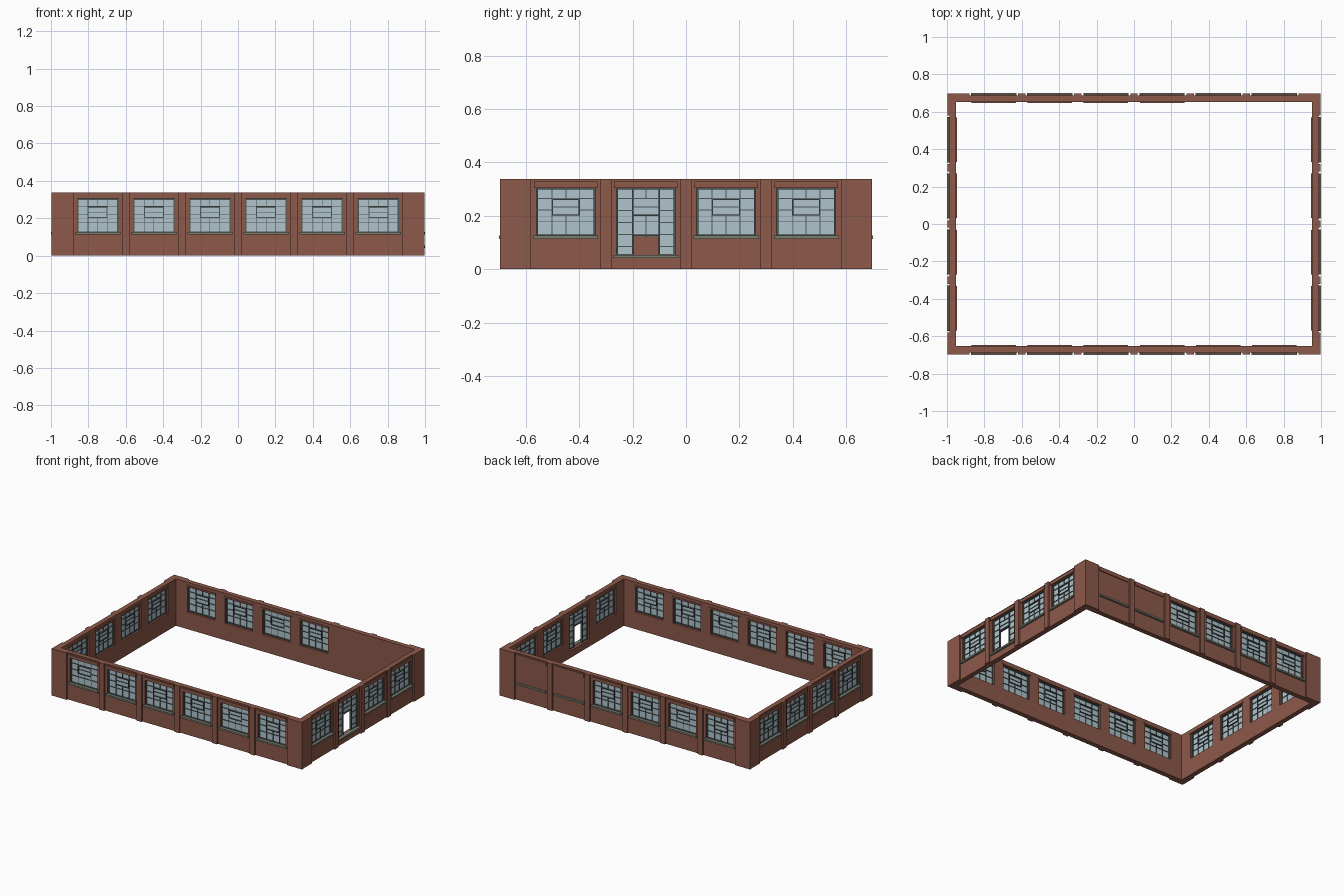
import bpy, bmesh

if "Cube" in bpy.data.objects:
    bpy.data.objects.remove(bpy.data.objects["Cube"])

W, D, H, T = 0.997, 0.697, 0.338, 0.046   # half length, half depth, height, wall thickness
REC = 0.011                               # recess of the panels between piers
Z0, Z1 = 0.122, 0.305                     # window opening
HALF = 0.11                               # half width of an opening


def material(name, rgb):
    m = bpy.data.materials.new(name)
    m.diffuse_color = (*rgb, 1)
    m.use_nodes = True
    m.node_tree.nodes["Principled BSDF"].inputs["Base Color"].default_value = m.diffuse_color
    return m


brick = material("red_brick", (0.265, 0.100, 0.067))
glass = material("pale_glass", (0.43, 0.55, 0.60))
metal = material("dark_metal", (0.075, 0.095, 0.095))
stone = material("grey_stone", (0.20, 0.21, 0.16))


def to_world(side, u, d):
    """Distance along a wall and depth inward from its face -> plan position."""
    return {"front": (u, -D + d), "back": (u, D - d),
            "right": (W - d, u), "left": (-W + d, u)}[side]


def add_box(bm, lo, hi):
    r = bmesh.ops.create_cube(bm, size=1)
    for v in r["verts"]:
        for i in range(3):
            v.co[i] = (lo[i] + hi[i]) / 2 + v.co[i] * (hi[i] - lo[i])


def wall_box(bm, side, u0, u1, d0, d1, z0, z1):
    ax, ay = to_world(side, u0, d0)
    bx, by = to_world(side, u1, d1)
    add_box(bm, (min(ax, bx), min(ay, by), z0), (max(ax, bx), max(ay, by), z1))


def finish(bm, name, mat):
    me = bpy.data.meshes.new(name)
    bm.to_mesh(me)
    bm.free()
    me.materials.append(mat)
    ob = bpy.data.objects.new(name, me)
    bpy.context.collection.objects.link(ob)
    return ob


# Bay list: (side, centre, kind)
bays = []
for i in range(6):
    u = -0.75 + 0.3 * i
    bays.append(("front", u, "window"))
    bays.append(("back", u, "bricked" if u > 0.3 else "window"))
for i in range(4):
    u = -0.45 + 0.3 * i
    bays.append(("right", u, "door" if i == 1 else "window"))
    bays.append(("left", u, "window"))

# Brick walls: solid block, then courtyard, recesses and openings cut out
bm = bmesh.new()
add_box(bm, (-W, -D, 0), (W, D, H))
walls = finish(bm, "brick_walls", brick)

hollow = bmesh.new()
add_box(hollow, (-W + T, -D + T, -0.1), (W - T, D - T, H + 0.1))
openings = bmesh.new()
for side, u, kind in bays:
    wall_box(hollow, side, u - 0.13, u + 0.13, -0.03, REC, -0.1, H + 0.1)
    if kind != "bricked":
        wall_box(openings, side, u - HALF, u + HALF, -0.02, T + 0.02,
                 0.05 if kind == "door" else Z0, Z1)
for cut, name in ((hollow, "recess_cutter"), (openings, "opening_cutter")):
    cutter = finish(cut, name, brick)
    cutter.hide_render = True
    mod = walls.modifiers.new(name, "BOOLEAN")
    mod.operation, mod.solver, mod.object = "DIFFERENCE", "EXACT", cutter
    bpy.context.view_layer.objects.active = walls
    bpy.ops.object.modifier_apply(modifier=name)
    bpy.data.objects.remove(cutter)

panes, bars, sills, lintels = (bmesh.new() for _ in range(4))
G = 0.026                                 # glass depth from the wall face


def hbar(side, u0, u1, z, w=0.003, out=0.005):
    wall_box(bars, side, u0, u1, G - out, G + 0.002 + out, z - w / 2, z + w / 2)


def vbar(side, u, z0, z1, w=0.003, out=0.004):
    wall_box(bars, side, u - w / 2, u + w / 2, G - out, G + 0.002 + out, z0, z1)


def sash(side, u):
    """Opening vent in the middle of a window, standing proud of the grid."""
    hbar(side, u - 0.051, u + 0.051, 0.262, 0.006, 0.009)
    hbar(side, u - 0.051, u + 0.051, 0.204, 0.004, 0.008)
    hbar(side, u - 0.05, u + 0.05, 0.233)
    for s in (-1, 1):
        vbar(side, u + s * 0.05, 0.204, 0.262, 0.004, 0.008)


for side, u, kind in bays:
    base = 0.05 if kind == "door" else Z0
    # Stone sill outside, brick lintel above
    wall_box(sills, side, u - 0.121, u + 0.121, -0.003, G - 0.002 if kind != "bricked" else REC + 0.001,
             base - 0.008, base + 0.004)
    wall_box(lintels, side, u - 0.119, u + 0.119, REC - 0.006, REC + 0.001, Z1, Z1 + 0.024)
    if kind == "bricked":
        continue
    # Brick ledge on the inner face
    wall_box(lintels, side, u - 0.119, u + 0.119, T - 0.001, T + 0.004, Z1, Z1 + 0.012)
    # Outer frame
    for s in (-1, 1):
        vbar(side, u + s * (HALF - 0.003), base, Z1, 0.006, 0.007)
    hbar(side, u - HALF, u + HALF, Z1 - 0.003, 0.006, 0.007)
    if kind == "window":
        wall_box(panes, side, u - HALF, u + HALF, G, G + 0.002, Z0, Z1)
        hbar(side, u - HALF, u + HALF, Z0 + 0.005, 0.006, 0.007)
        for z in (0.178, 0.222, 0.265):
            for s in (-1, 1):
                hbar(side, *sorted((u + s * 0.05, u + s * HALF)), z)
        hbar(side, u - 0.05, u + 0.05, 0.178)
        for s in (-1, 1):
            vbar(side, u + s * 0.052, Z0, Z1)
        vbar(side, u, Z0, 0.204)
        vbar(side, u, 0.262, Z1)
        sash(side, u)
    else:
        # Doorway: glazed sidelights and transom around an open gap
        for s in (-1, 1):
            a, b = sorted((u + s * 0.05, u + s * HALF))
            wall_box(panes, side, a, b, G, G + 0.002, base, Z1)
            vbar(side, u + s * 0.05, base, Z1, 0.005, 0.007)
            hbar(side, a, b, base + 0.004, 0.006)
            for z in (0.085, 0.13, 0.175, 0.22, 0.265):
                hbar(side, a, b, z)
        wall_box(panes, side, u - 0.05, u + 0.05, G, G + 0.002, 0.2, Z1)
        hbar(side, u - 0.05, u + 0.05, 0.202, 0.006, 0.008)
        for z in (0.234, 0.265):
            hbar(side, u - 0.05, u + 0.05, z, 0.004)
        vbar(side, u, 0.265, Z1)

finish(panes, "window_glass", glass)
finish(bars, "window_bars", metal)
finish(sills, "stone_sills", stone)
finish(lintels, "brick_lintels", brick)
